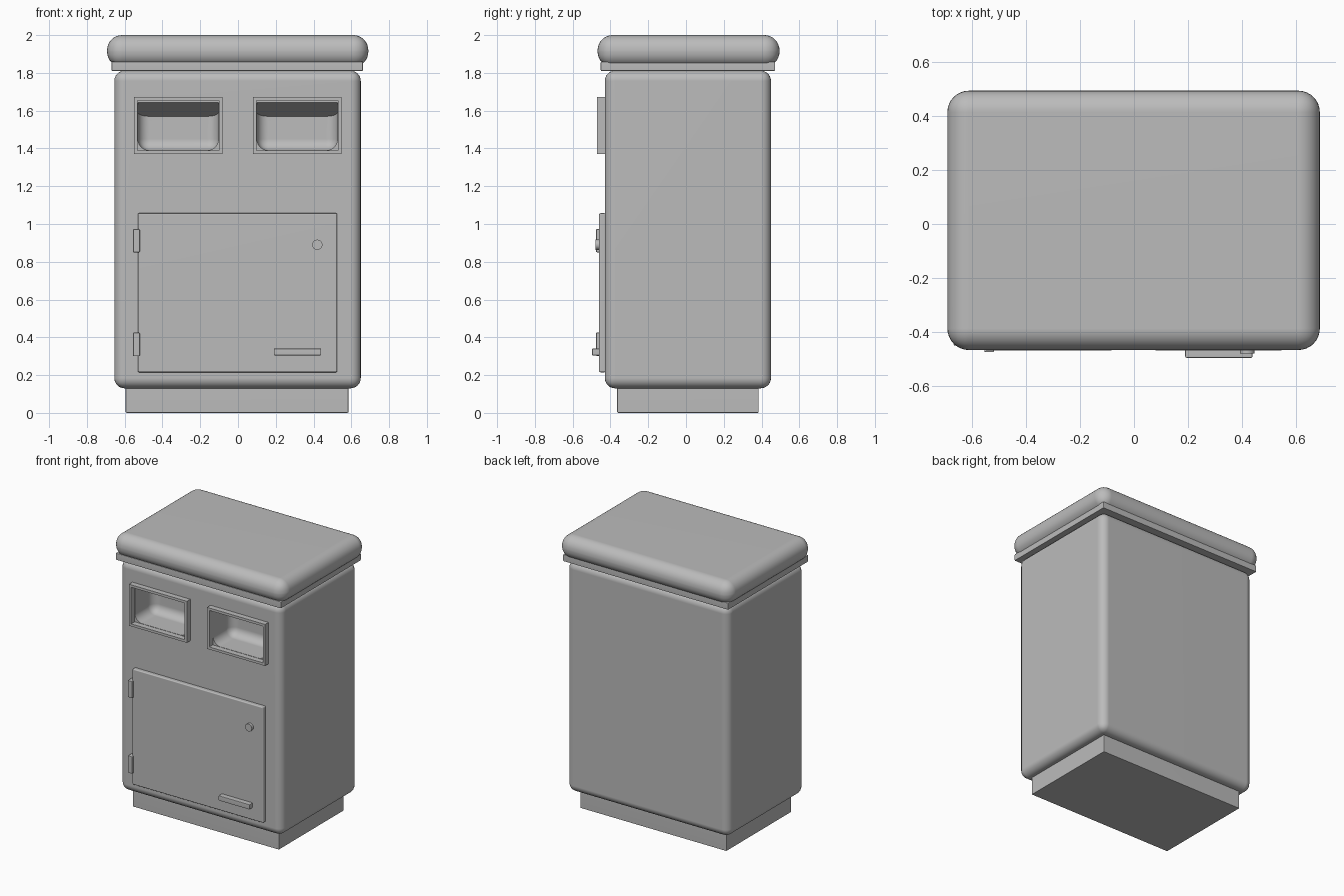
import bpy, bmesh, math
from mathutils import Matrix, Vector

if "Cube" in bpy.data.objects:
    bpy.data.objects.remove(bpy.data.objects["Cube"])

grey = bpy.data.materials.new("painted_grey_metal")
grey.diffuse_color = (0.5, 0.5, 0.5, 1)
grey.use_nodes = True
grey.node_tree.nodes["Principled BSDF"].inputs["Base Color"].default_value = grey.diffuse_color


def add_object(name, bm):
    bmesh.ops.recalc_face_normals(bm, faces=bm.faces)
    mesh = bpy.data.meshes.new(name)
    bm.to_mesh(mesh)
    bm.free()
    mesh.materials.append(grey)
    ob = bpy.data.objects.new(name, mesh)
    bpy.context.collection.objects.link(ob)
    return ob


def box_mesh(x, y, z):
    bm = bmesh.new()
    bmesh.ops.create_cube(bm, size=1)
    for v in bm.verts:
        v.co = Vector((x[v.co.x > 0], y[v.co.y > 0], z[v.co.z > 0]))
    return bm


def box(name, x, y, z, radius=0.0, segments=3):
    bm = box_mesh(x, y, z)
    if radius:
        bmesh.ops.bevel(bm, geom=bm.edges[:], offset=radius, segments=segments,
                        profile=0.5, affect='EDGES')
    return add_object(name, bm)


def finish(ob):
    bpy.ops.object.select_all(action='DESELECT')
    ob.select_set(True)
    bpy.context.view_layer.objects.active = ob
    bpy.ops.object.shade_smooth_by_angle(angle=math.radians(35))
    ob.modifiers.new("weighted_normals", 'WEIGHTED_NORMAL').keep_sharp = True


def pocket_cutter(x):
    # sloping ceiling, rounded floor and back
    y0, y1, z0, z1 = -0.46, -0.22, 1.39, 1.655
    bm = box_mesh(x, (y0, y1), (z0, z1))
    for v in bm.verts:
        if v.co.y > y0 + 0.01 and v.co.z > z1 - 0.01:
            v.co.z = 1.57
    rounded = []
    for e in bm.edges:
        a, b = e.verts
        back = min(a.co.y, b.co.y) > y0 + 0.01
        low = max(a.co.z, b.co.z) < z0 + 0.01
        top = min(a.co.z, b.co.z) > z0 + 0.01
        runs_back = abs(a.co.y - b.co.y) > 0.1
        if (back and not top) or (low and runs_back):
            rounded.append(e)
    bmesh.ops.bevel(bm, geom=rounded, offset=0.06, segments=6,
                    profile=0.5, affect='EDGES')
    return add_object("pocket_cutter", bm)


def frame(name, x, z, y, border):
    bm = bmesh.new()
    rings = []
    for yy in y:
        for d in (0, border):
            rings.append([bm.verts.new(p) for p in (
                (x[0] + d, yy, z[0] + d), (x[1] - d, yy, z[0] + d),
                (x[1] - d, yy, z[1] - d), (x[0] + d, yy, z[1] - d))])
    fo, fi, bo, bi = rings
    for a, b in ((fo, fi), (fi, bi), (bi, bo), (bo, fo)):
        for i in range(4):
            j = (i + 1) % 4
            bm.faces.new((a[i], a[j], b[j], b[i]))
    return add_object(name, bm)


# Cabinet with two slots
parts = []
body = box("cabinet_body", (-0.655, 0.65), (-0.43, 0.45), (0.13, 1.812), 0.055, 6)
parts.append(body)
for side, (x0, x1) in (("left", (-0.55, -0.083)), ("right", (0.08, 0.547))):
    cutter = pocket_cutter((x0 + 0.02, x1 - 0.02))
    mod = body.modifiers.new("slot", 'BOOLEAN')
    mod.operation, mod.object, mod.solver = 'DIFFERENCE', cutter, 'EXACT'
    bpy.context.view_layer.objects.active = body
    bpy.ops.object.modifier_apply(modifier=mod.name)
    bpy.data.objects.remove(cutter)
    parts.append(frame(side + "_slot_frame", (x0, x1), (1.37, 1.672), (-0.47, -0.425), 0.018))

# Plinth and lid
parts += [
    box("plinth", (-0.595, 0.585), (-0.365, 0.385), (0, 0.135), 0.006, 2),
    box("lid_rim", (-0.67, 0.662), (-0.452, 0.472), (1.81, 1.86), 0.006, 2),
    box("lid", (-0.693, 0.69), (-0.468, 0.495), (1.832, 2.0), 0.08, 8),
]

# Door with hinges, handle and lock
parts.append(box("door", (-0.53, 0.525), (-0.46, -0.425), (0.215, 1.057), 0.007, 3))
for name, z in (("lower_hinge", (0.30, 0.425)), ("upper_hinge", (0.85, 0.973))):
    parts.append(box(name, (-0.556, -0.52), (-0.476, -0.425), z, 0.005, 2))
parts.append(box("door_handle", (0.19, 0.44), (-0.497, -0.455), (0.304, 0.341), 0.005, 2))
bm = bmesh.new()
bmesh.ops.create_cone(bm, cap_ends=True, segments=32, radius1=0.027, radius2=0.027, depth=0.03,
                      matrix=Matrix.Translation((0.42, -0.465, 0.89)) @ Matrix.Rotation(math.pi / 2, 4, 'X'))
parts.append(add_object("door_lock", bm))

for ob in parts:
    finish(ob)
